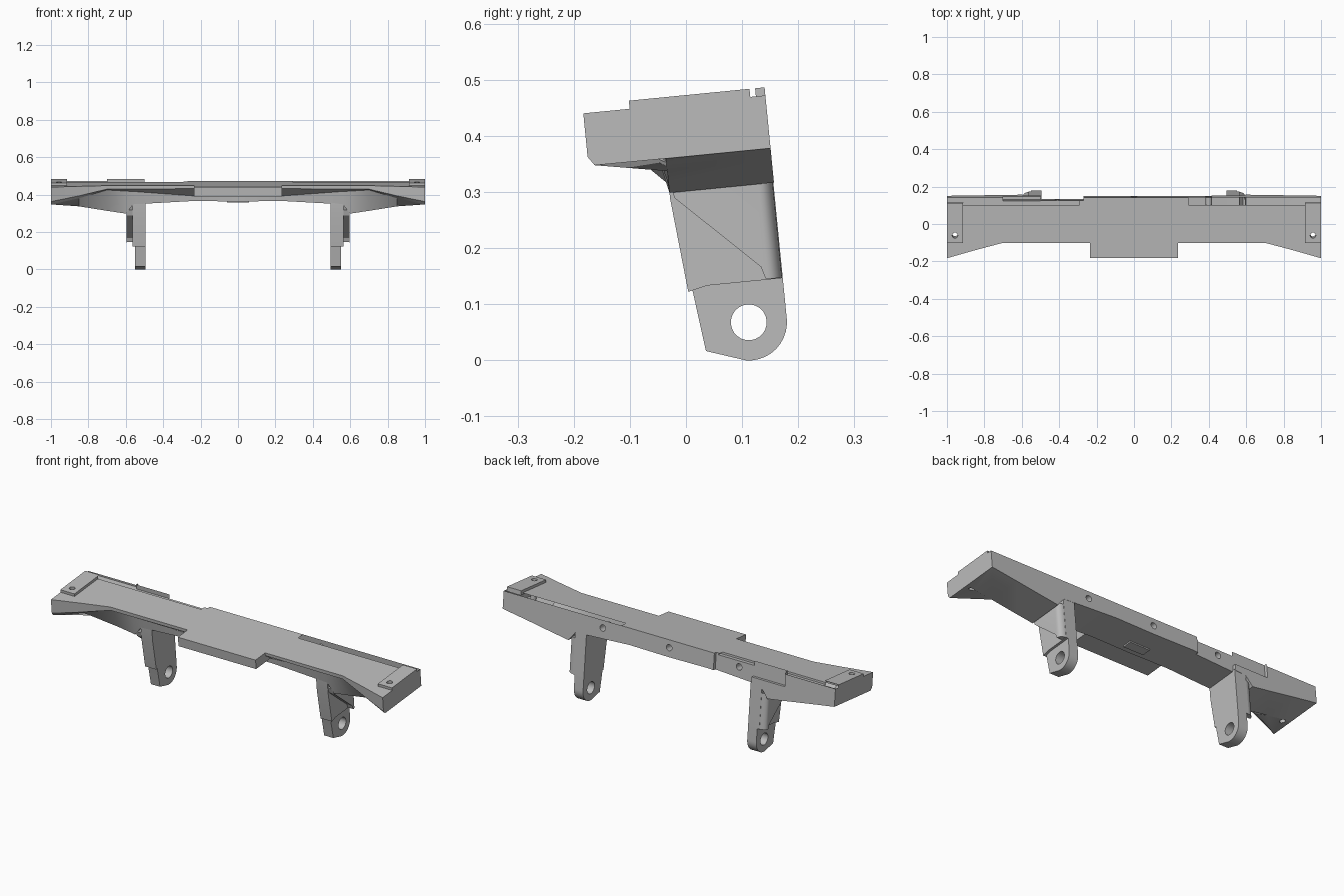
import bpy, bmesh, math
from mathutils import Matrix, Vector

if "Cube" in bpy.data.objects:
    bpy.data.objects.remove(bpy.data.objects["Cube"])

TILT = Matrix.Rotation(math.radians(5.62), 4, 'X')
BACK, TOP, RIM = 0.187, 0.456, 0.4705

grey = bpy.data.materials.new("plain grey")
grey.use_nodes = True
grey.diffuse_color = (0.5, 0.5, 0.5, 1)
grey.node_tree.nodes["Principled BSDF"].inputs["Base Color"].default_value = (0.5, 0.5, 0.5, 1)


def loft(name, rings):
    """Skin a list of equal-length point rings and cap both ends."""
    bm = bmesh.new()
    loops = [[bm.verts.new(TILT @ Vector(p)) for p in ring] for ring in rings]
    n = len(loops[0])
    for a, b in zip(loops, loops[1:]):
        for i in range(n):
            j = (i + 1) % n
            bm.faces.new((a[i], a[j], b[j], b[i]))
    bm.faces.new(loops[0][::-1])
    bm.faces.new(loops[-1])
    bmesh.ops.recalc_face_normals(bm, faces=bm.faces)
    mesh = bpy.data.meshes.new(name)
    bm.to_mesh(mesh)
    bm.free()
    mesh.materials.append(grey)
    ob = bpy.data.objects.new(name, mesh)
    bpy.context.collection.objects.link(ob)
    return ob


def prism(name, x0, x1, profile):
    return loft(name, [[(x, y, z) for y, z in profile] for x in (x0, x1)])


def box(name, x0, x1, y0, y1, z0, z1):
    return prism(name, x0, x1, [(y0, z0), (y1, z0), (y1, z1), (y0, z1)])


def rod(name, centre, direction, radius, half):
    d = Vector(direction)
    turn = d.to_track_quat('Z', 'Y')
    steps = [math.tau * i / 24 for i in range(24)]
    return loft(name, [[Vector(centre) + turn @ Vector((radius * math.cos(t), radius * math.sin(t), h))
                        for t in steps] for h in (-half, half)])


def combine(ob, others, operation):
    for other in others:
        other.hide_render = True
        mod = ob.modifiers.new("combine", 'BOOLEAN')
        mod.operation, mod.solver, mod.object = operation, 'EXACT', other
        bpy.context.view_layer.objects.active = ob
        bpy.ops.object.modifier_apply(modifier=mod.name)
        bpy.data.objects.remove(other)


def smooth(ob):
    bpy.ops.object.select_all(action='DESELECT')
    ob.select_set(True)
    bpy.context.view_layer.objects.active = ob
    bpy.ops.object.shade_smooth_by_angle(angle=math.radians(25))


# Main beam: x, front edge, front underside, knee (y, z), bottom
stations = [
    (0.0, -0.056, 0.44, 0.0, 0.395, 0.365),
    (0.235, -0.056, 0.44, 0.0, 0.395, 0.368),
    (0.56, -0.056, 0.437, -0.01, 0.42, 0.35),
    (0.6, -0.056, 0.437, -0.012, 0.422, 0.3),
    (0.7, -0.056, 0.437, -0.03, 0.43, 0.315),
    (0.85, -0.096, 0.405, -0.075, 0.39, 0.339),
    (1.0, -0.139, 0.378, -0.128, 0.362, 0.3615),
]


def section(s, side):
    x, front, under, knee_y, knee_z, bottom = s
    pts = [(front, TOP), (front, under), (knee_y, knee_z), (0, bottom), (BACK, bottom), (BACK, TOP)]
    return [(side * x, y, z) for y, z in pts]


beam = loft("main_beam", [section(s, -1) for s in stations[:0:-1]] + [section(s, 1) for s in stations])

# Centre tab and rib
tab = box("front_tab", -0.234, 0.234, -0.139, 0.02, 0.405, TOP)
rib = box("centre_rib", -0.06, 0.06, 0.03, 0.08, 0.358, 0.42)
combine(beam, [tab, rib], 'UNION')

# Raised L-shaped rims
for side in (-1, 1):
    low, high = TOP - 0.01, RIM
    strip = loft("rim_strip", [[(side * x, y, z) for x, z in
                                ((0.28, low), (1, low), (1, high), (0.31, high))]
                               for y in (0.146, BACK)])
    end = box("rim_end", side * 0.915, side, -0.056, 0.16, low, high)
    combine(beam, [strip, end], 'UNION')

# Rear notch on the right-hand side, and screw holes
cuts = [box("notch_deep", -0.5, -0.27, 0.17, 0.25, 0.3, 0.6),
        box("notch_upper", -0.7, -0.49, 0.17, 0.25, 0.39, 0.6)]
cuts += [rod("rear_hole", (x, BACK, 0.415), (0, 1, 0), 0.017, 0.06) for x in (-0.41, 0, 0.4)]
cuts += [rod("corner_hole", (x, -0.015, 0.42), (0, 0, 1), 0.015, 0.2) for x in (-0.957, 0.957)]
combine(beam, cuts, 'DIFFERENCE')
smooth(beam)

# Legs: upper post, lower lug with a pin hole, outer gusset
pin_y, pin_z, lug_r = 0.118, 0.0565, 0.068
arc = [(pin_y + lug_r * math.cos(math.radians(a)), pin_z + lug_r * math.sin(math.radians(a)))
       for a in range(-100, 1, 10)]
for side, label in ((1, "left"), (-1, "right")):
    post = prism(label + "_leg_post", side * 0.495, side * 0.563,
                 [(0, 0.36), (0, 0.29), (0.016, 0.121), (0.05, 0.129), (BACK - 0.001, 0.129), (BACK - 0.001, 0.36)])
    lug = prism(label + "_leg_lug", side * 0.495, side * 0.55,
                [(0.012, 0.2), (0.024, 0.121), (0.037, 0.013)] + arc + [(lug_r + pin_y, 0.2)])
    combine(lug, [rod("pin_hole", (side * 0.52, pin_y, pin_z), (1, 0, 0), 0.032, 0.1)], 'DIFFERENCE')
    # Gusset with a rounded rear outer corner
    rings = []
    for a in range(0, 91, 15):
        t = math.radians(a)
        x, back = 0.56 + 0.035 * math.sin(t), BACK - 0.002 - 0.025 * (1 - math.cos(t))
        rings.append([(side * x, y, z) for y, z in
                      ((0.001, 0.32), (0.008, 0.29), (0.149, 0.153), (0.155, 0.132), (back, 0.13), (back, 0.32))])
    gusset = loft(label + "_leg_gusset", rings)
    for part in (post, lug, gusset):
        smooth(part)
